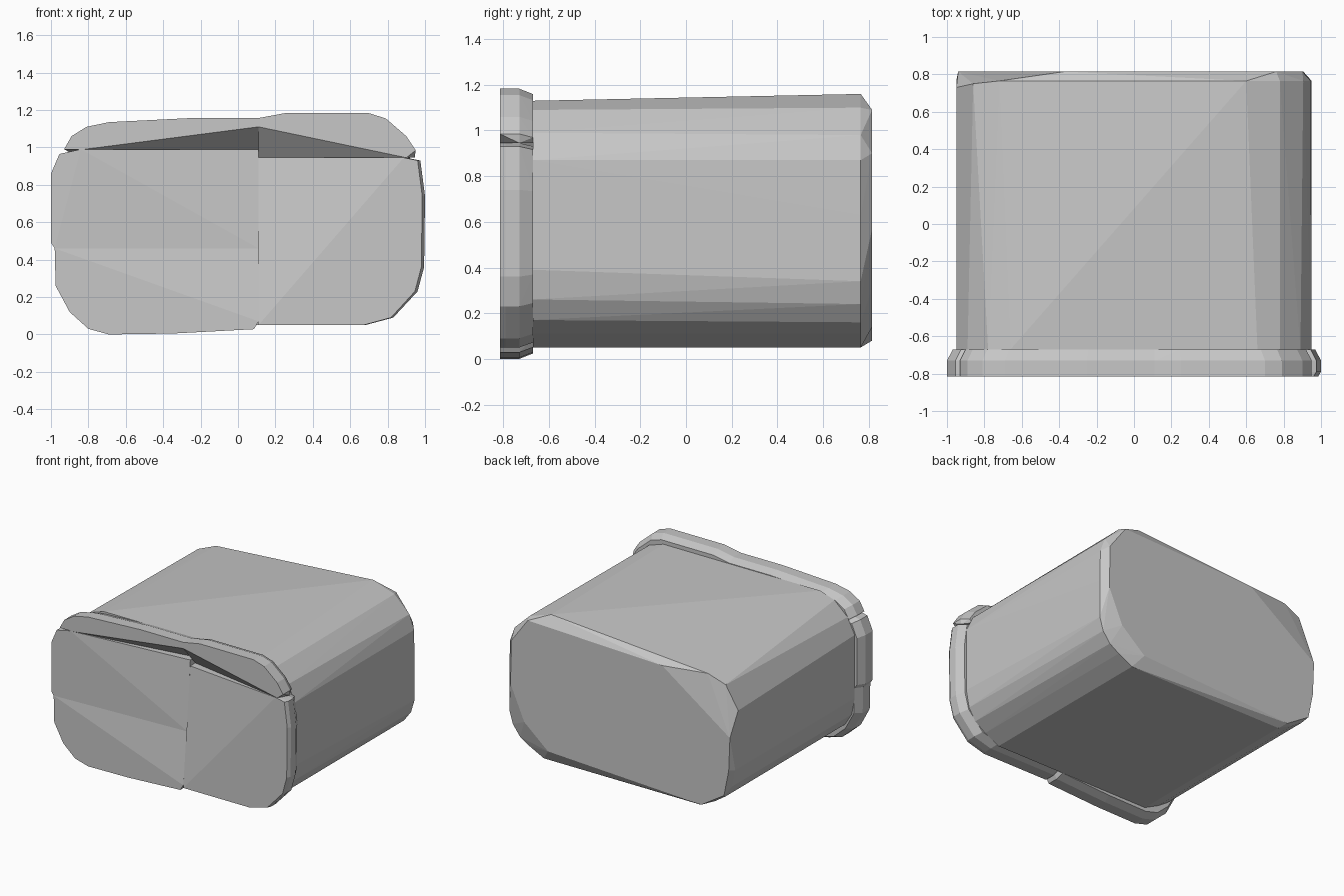
import bpy, bmesh

# Single flat colour
grey = bpy.data.materials.new("light grey")
grey.diffuse_color = (0.57, 0.57, 0.57, 1)

MID_Z = 0.59
FRONT, SHOULDER, BACK = -0.815, -0.73, -0.67


def hull(name, points):
    """Flat-shaded convex solid around a set of points."""
    bm = bmesh.new()
    for p in points:
        bm.verts.new(p)
    res = bmesh.ops.convex_hull(bm, input=list(bm.verts))
    junk = {v for v in res["geom_interior"] + res["geom_unused"]
            if isinstance(v, bmesh.types.BMVert)}
    bmesh.ops.delete(bm, geom=list(junk), context='VERTS')
    bmesh.ops.recalc_face_normals(bm, faces=list(bm.faces))
    mesh = bpy.data.meshes.new(name)
    bm.to_mesh(mesh)
    bm.free()
    mesh.materials.append(grey)
    ob = bpy.data.objects.new(name, mesh)
    bpy.context.collection.objects.link(ob)
    return ob


def rim_piece(name, outline, inner, bevel=1.0):
    """Rim section: outer outline with a tapered rear edge, plus inner corners."""
    pts = []
    for x, z in outline:
        seam = abs(x - 0.11) < 0.01
        pts.append((x if seam else x * bevel, FRONT, z))
        pts.append((x, -0.79, z))
        pts.append((x, SHOULDER, z))
        pts.append((x if seam else x * 0.968, BACK, MID_Z + (z - MID_Z) * 0.96))
    hull(name, pts + inner)


# Body: rounded box section at the front, worn irregular bevel at the back
low = [(0.95, 0.39), (0.925, 0.26), (0.87, 0.17), (0.78, 0.11), (0.66, 0.05)]
top = [(0.66, 1.13), (0.78, 1.09), (0.89, 0.99), (0.95, 0.87)]
body = [(s * x, BACK, z) for x, z in low + top for s in (-1, 1)]
# shoulder ring before the rear bevel
body += [(-x, 0.765, z) for x, z in low]
body += [(x, 0.765, z) for x, z in
         [(0.66, 0.05), (0.78, 0.11), (0.86, 0.16), (0.92, 0.24), (0.95, 0.34),
          (0.95, 0.63), (0.945, 0.87), (0.905, 0.98), (0.78, 1.1), (0.6, 1.16)]]
body += [(-0.95, 0.73, 0.83), (-0.86, 0.75, 1.01), (-0.72, 0.765, 1.065)]
# rear face
body += [(x, 0.815, z) for x, z in
         [(0.59, 0.14), (0.79, 0.31), (0.905, 0.57), (0.9, 0.9), (0.76, 1.09),
          (-0.37, 1.05), (-0.94, 0.65), (-0.93, 0.4), (-0.89, 0.2), (-0.7, 0.08)]]
hull("body", body)

# Rim, left upper block
rim_piece("rim_left_upper",
          [(-0.98, 0.46), (-1.0, 0.49), (-1.0, 0.86), (-0.955, 0.965), (-0.84, 0.99)],
          [(0.11, SHOULDER, 0.99), (0.11, -0.765, 0.46),
           (0.11, BACK, 0.99), (0.11, BACK, 0.46)])

# Rim, left lower block
rim_piece("rim_left_lower",
          [(-0.98, 0.46), (-0.975, 0.26), (-0.9, 0.12), (-0.8, 0.03), (-0.69, 0.0),
           (-0.35, 0.005), (0.085, 0.028), (0.11, 0.07)],
          [(0.11, -0.765, 0.46), (0.11, BACK, 0.46)])

# Rim, right block
rim_piece("rim_right",
          [(0.11, 0.05), (0.68, 0.05), (0.83, 0.09), (0.96, 0.23), (0.995, 0.36),
           (1.0, 0.74), (0.975, 0.93), (0.9, 0.945)],
          [(0.11, SHOULDER, 0.945), (0.11, BACK, 0.945)], 0.985)

# Rim, upper left strip with sloping underside
rim_piece("rim_top_left",
          [(-0.93, 0.99), (-0.89, 1.06), (-0.81, 1.11), (-0.69, 1.135),
           (-0.25, 1.157), (0.11, 1.157), (0.11, 1.11), (-0.82, 0.99)],
          [(0.11, BACK, 0.99)])

# Rim, upper right strip with sloping underside
rim_piece("rim_top_right",
          [(0.11, 1.11), (0.11, 1.157), (0.25, 1.183), (0.7, 1.183), (0.79, 1.155),
           (0.9, 1.06), (0.95, 0.985)],
          [(0.9, FRONT, 0.945), (0.945, SHOULDER, 0.945), (0.9, BACK, 0.945),
           (0.11, BACK, 0.945)])
